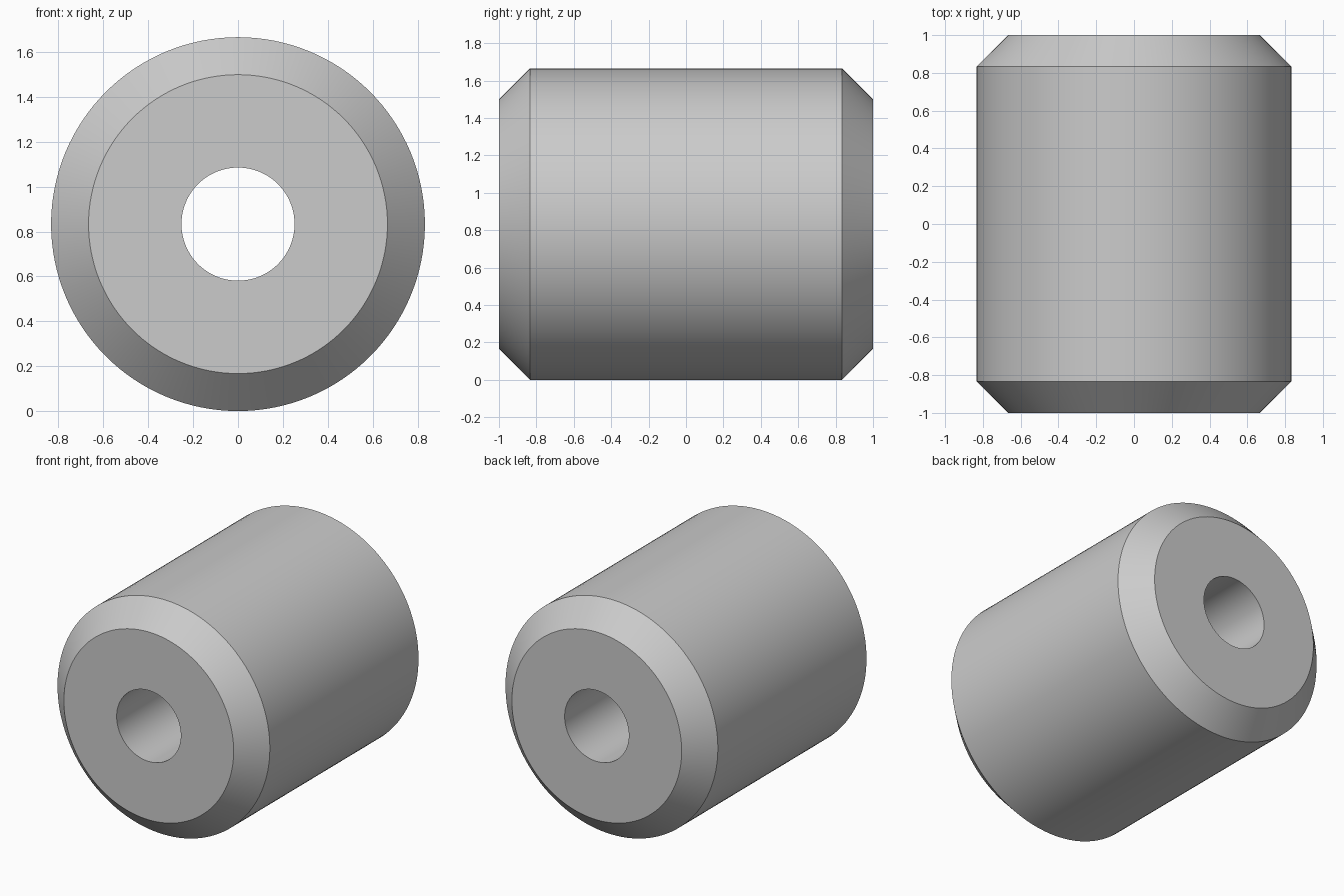
import bpy, bmesh, math
from mathutils import Matrix, Vector

cube = bpy.data.objects.get("Cube")
if cube:
    bpy.data.objects.remove(cube, do_unlink=True)

# Plain grey finish
grey = bpy.data.materials.new("plain grey")
grey.use_nodes = True
colour = (0.6, 0.6, 0.6, 1)
grey.diffuse_color = colour
grey.node_tree.nodes["Principled BSDF"].inputs["Base Color"].default_value = colour

RADIUS, BORE, HALF, CHAMFER, SIDES = 0.833, 0.252, 1.0, 0.167, 128

# Closed half section (radius, y): bore, end faces, chamfers and outer wall
section = [(BORE, -HALF), (RADIUS - CHAMFER, -HALF), (RADIUS, CHAMFER - HALF),
           (RADIUS, HALF - CHAMFER), (RADIUS - CHAMFER, HALF), (BORE, HALF)]

# Spin the section around the y axis
bm = bmesh.new()
rings = []
for i in range(SIDES):
    turn = Matrix.Rotation(2 * math.pi * i / SIDES, 3, 'Y')
    rings.append([bm.verts.new(turn @ Vector((0, y, r))) for r, y in section])
for i, ring in enumerate(rings):
    after = rings[(i + 1) % SIDES]
    for j in range(len(section)):
        k = (j + 1) % len(section)
        bm.faces.new((ring[j], ring[k], after[k], after[j]))
bmesh.ops.recalc_face_normals(bm, faces=bm.faces)
mesh = bpy.data.meshes.new("chamfered_bushing")
bm.to_mesh(mesh)
bm.free()

bushing = bpy.data.objects.new("chamfered_bushing", mesh)
bushing.location.z = RADIUS
mesh.materials.append(grey)
bpy.context.collection.objects.link(bushing)

# Smooth round walls with crisp rims
bpy.ops.object.select_all(action='DESELECT')
bushing.select_set(True)
bpy.context.view_layer.objects.active = bushing
bpy.ops.object.shade_smooth_by_angle(angle=math.radians(30))
